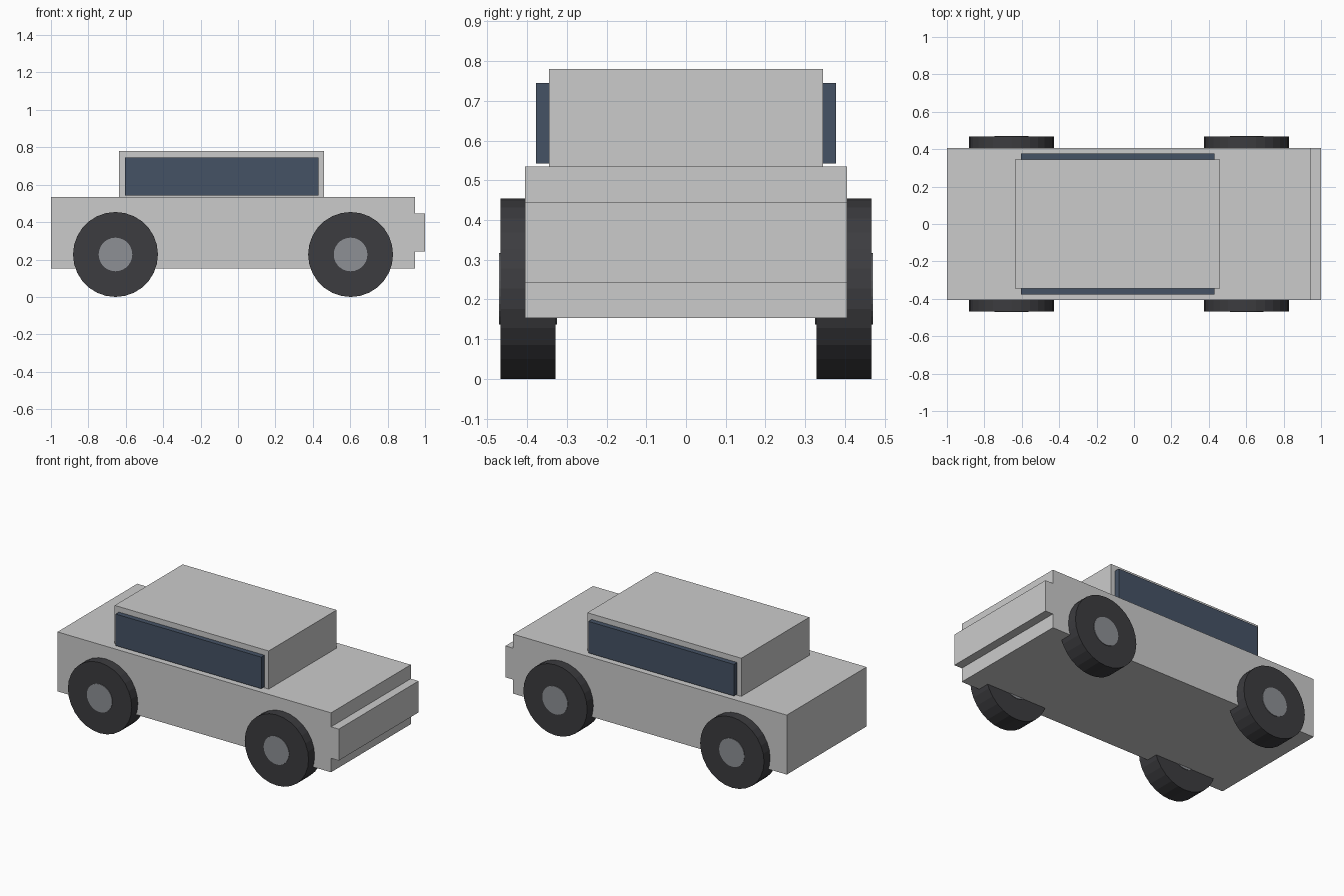
import bpy
import math

if "Cube" in bpy.data.objects:
    bpy.data.objects.remove(bpy.data.objects["Cube"])


def material(name, rgb):
    m = bpy.data.materials.new(name)
    m.diffuse_color = (*rgb, 1)
    m.use_nodes = True
    m.node_tree.nodes["Principled BSDF"].inputs["Base Color"].default_value = m.diffuse_color
    return m


RUBBER = material("rubber", (0.045, 0.045, 0.05))
METAL = material("metal", (0.27, 0.28, 0.30))
GLASS = material("glass", (0.06, 0.085, 0.13))


def finish(name, mat):
    ob = bpy.context.object
    ob.name = name
    if mat:
        ob.data.materials.append(mat)
    return ob


def box(name, x, y, z, mat=None):
    """Box from (min, max) ranges on each axis."""
    bpy.ops.mesh.primitive_cube_add(size=1, location=[(a + b) / 2 for a, b in (x, y, z)])
    ob = finish(name, mat)
    ob.scale = [b - a for a, b in (x, y, z)]
    bpy.ops.object.transform_apply(location=False, rotation=False, scale=True)
    return ob


def disc(name, radius, x, y, z, width, mat):
    """Cylinder lying along the y axis."""
    bpy.ops.mesh.primitive_cylinder_add(vertices=28, radius=radius, depth=width,
                                        location=(x, y, z), rotation=(math.pi / 2, 0, 0))
    return finish(name, mat)


# Body, cabin and front bumper
box("body", (-1.0, 0.945), (-0.405, 0.405), (0.153, 0.535))
box("cabin", (-0.635, 0.46), (-0.345, 0.345), (0.535, 0.78))
box("front_bumper", (0.945, 1.0), (-0.405, 0.405), (0.243, 0.445))

for side, s in (("right", -1), ("left", 1)):
    # Side windows
    box(f"{side}_window", (-0.605, 0.43), sorted((s * 0.34, s * 0.378)), (0.542, 0.745), GLASS)
    # Wheels: tyre with a slightly wider hub
    for end, x in (("rear", -0.655), ("front", 0.602)):
        disc(f"{end}_{side}_tyre", 0.227, x, s * 0.398, 0.227, 0.139, RUBBER)
        disc(f"{end}_{side}_hub", 0.09, x, s * 0.398, 0.227, 0.146, METAL)
